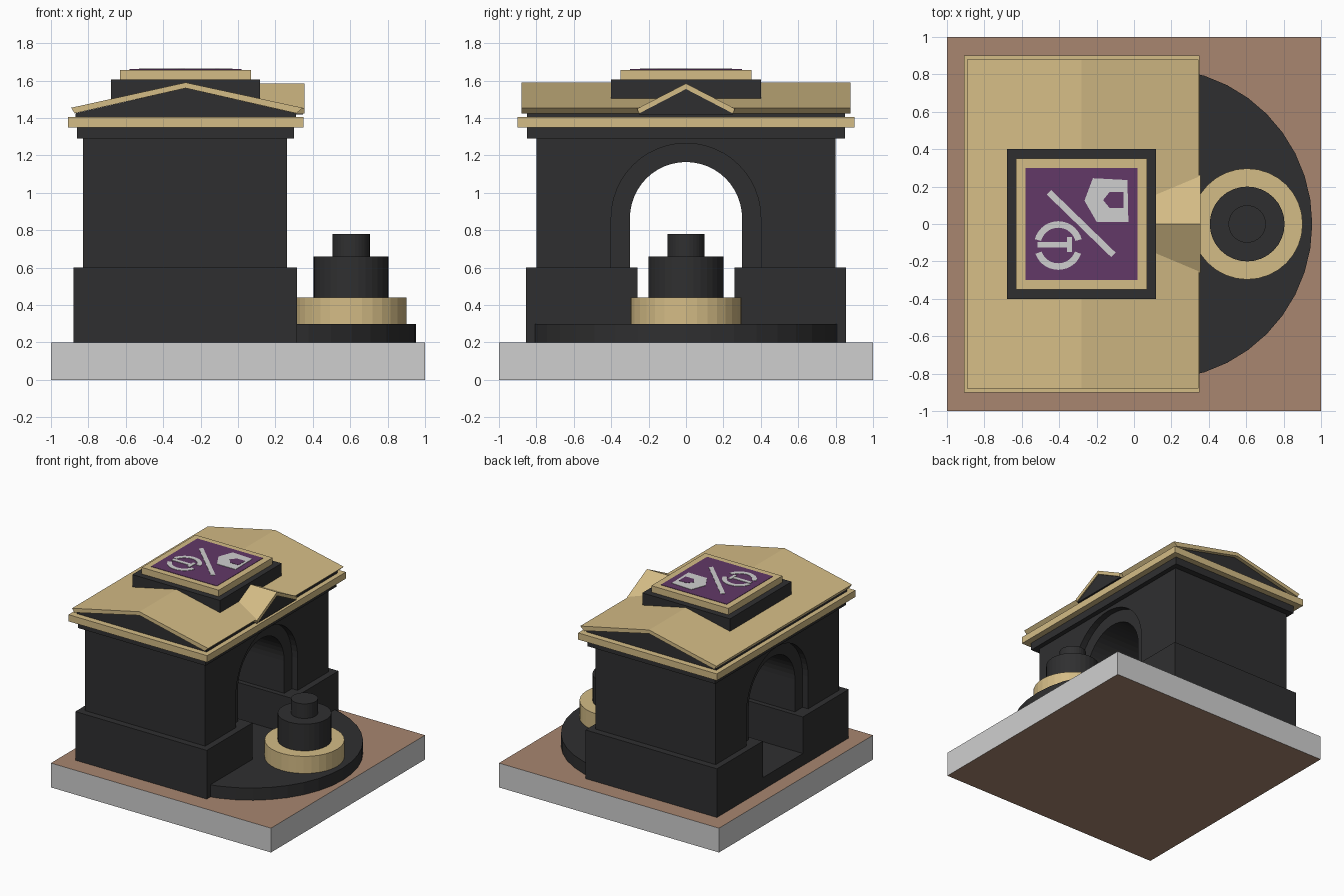
import bpy, bmesh, math
from mathutils import Vector

if "Cube" in bpy.data.objects:
    bpy.data.objects.remove(bpy.data.objects["Cube"])

def lin(c):
    c /= 255
    return c / 12.92 if c <= 0.04045 else ((c + 0.055) / 1.055) ** 2.4

def material(name, r, g, b):
    m = bpy.data.materials.new(name)
    m.diffuse_color = (lin(r), lin(g), lin(b), 1)
    m.use_nodes = True
    m.node_tree.nodes["Principled BSDF"].inputs["Base Color"].default_value = m.diffuse_color
    return m

DARK = material("charcoal stone", 47, 47, 48)
TAN = material("tan trim", 212, 188, 134)
GREY = material("light grey", 207, 207, 207)
BROWN = material("brown earth", 168, 134, 112)
PURPLE = material("purple panel", 98, 56, 103)

def prism(name, pts, axis, lo, hi, *mats):
    """Extrude a 2D profile along an axis ('x': pts are y,z; 'y': x,z; 'z': x,y)."""
    put = {'x': lambda p, t: (t, p[0], p[1]),
           'y': lambda p, t: (p[0], t, p[1]),
           'z': lambda p, t: (p[0], p[1], t)}[axis]
    bm = bmesh.new()
    a = [bm.verts.new(put(p, lo)) for p in pts]
    b = [bm.verts.new(put(p, hi)) for p in pts]
    bm.faces.new(a)
    bm.faces.new(b[::-1])
    for i in range(len(pts)):
        j = (i + 1) % len(pts)
        bm.faces.new((a[i], b[i], b[j], a[j]))
    bmesh.ops.recalc_face_normals(bm, faces=bm.faces)
    me = bpy.data.meshes.new(name)
    bm.to_mesh(me)
    bm.free()
    for m in mats:
        me.materials.append(m)
    ob = bpy.data.objects.new(name, me)
    bpy.context.collection.objects.link(ob)
    return ob

def box(name, x0, x1, y0, y1, z0, z1, *mats):
    return prism(name, [(x0, y0), (x1, y0), (x1, y1), (x0, y1)], 'z', z0, z1, *mats)

def arc(cx, cy, r, a0, a1, n):
    return [(cx + r * math.cos(math.radians(a0 + (a1 - a0) * i / n)),
             cy + r * math.sin(math.radians(a0 + (a1 - a0) * i / n))) for i in range(n + 1)]

def bar(name, p, q, w, z0, z1, mat):
    p, q = Vector(p), Vector(q)
    d = (q - p).normalized() * w / 2
    n = Vector((-d.y, d.x))
    return prism(name, [p + n, p - n, q - n, q + n], 'z', z0, z1, mat)

# base slab: grey sides, brown top and bottom
base = box("base_slab", -1, 1, -1, 1, 0, 0.2, GREY, BROWN)
for f in base.data.polygons:
    f.material_index = 1 if abs(f.normal.z) > 0.5 else 0

# plinths either side of the passage, and passage floor
for name, s in (("right_plinth", -1), ("left_plinth", 1)):
    box(name, -0.88, 0.315, *sorted((s * 0.26, s * 0.855)), 0.2, 0.6, DARK)
box("passage_floor", -0.88, 0.3, -0.26, 0.26, 0.2, 0.3, DARK)

# half-round terrace
prism("round_terrace", arc(0.12, 0, 0.833, -90, 90, 20), 'z', 0.2, 0.3, DARK)

# stepped round pedestal
for name, r, z0, z1, m in (("pedestal_ring", 0.297, 0.3, 0.44, TAN),
                           ("pedestal_drum", 0.2, 0.44, 0.66, DARK),
                           ("pedestal_cap", 0.1, 0.66, 0.78, DARK)):
    prism(name, arc(0.605, 0, r, 0, 360, 32)[:-1], 'z', z0, z1, m)

# arched walls: inner core with a narrow arch, outer skins with a wider arch
def arch_wall(name, r, x0, x1):
    pts = [(0.8, 0.6), (0.8, 1.29), (-0.8, 1.29), (-0.8, 0.6), (-r, 0.6)]
    pts += arc(0, 0.865, r, 180, 0, 24) + [(r, 0.6)]
    prism(name, pts, 'x', x0, x1, DARK)

arch_wall("wall_core", 0.3, -0.78, 0.21)
arch_wall("wall_skin_back", 0.4, -0.83, -0.78)
arch_wall("wall_skin_entrance", 0.4, 0.21, 0.262)

# entablature
box("frieze", -0.86, 0.3, -0.85, 0.85, 1.29, 1.35, DARK)
box("cornice", -0.91, 0.35, -0.9, 0.9, 1.35, 1.405, TAN)

# main gable and its roof sheet
prism("gable_core", [(-0.87, 1.405), (0.31, 1.405), (0.31, 1.425), (-0.28, 1.56), (-0.87, 1.425)],
      'y', -0.85, 0.85, DARK)
prism("gable_roof", [(-0.873, 1.425), (-0.28, 1.56), (0.313, 1.425), (0.345, 1.455),
                     (-0.28, 1.59), (-0.892, 1.455)], 'y', -0.88, 0.88, TAN)

# small gable over the entrance
prism("entrance_gable_core", [(-0.25, 1.42), (0.25, 1.42), (0.25, 1.435), (0, 1.56), (-0.25, 1.435)],
      'x', -0.2, 0.347, DARK)
prism("entrance_gable_roof", [(-0.25, 1.425), (0, 1.555), (0.25, 1.425), (0.262, 1.45),
                              (0, 1.585), (-0.262, 1.45)], 'x', -0.2, 0.355, TAN)

# roof block with framed panel
box("roof_block", -0.68, 0.117, -0.4, 0.4, 1.5, 1.605, DARK)
box("panel_frame", -0.63, 0.07, -0.35, 0.35, 1.605, 1.658, TAN)
box("panel", -0.58, 0.018, -0.3, 0.3, 1.655, 1.661, PURPLE)

# painted shapes on the panel
Z0, Z1 = 1.66, 1.664
bar("diagonal_stripe", (-0.455, 0.17), (-0.11, -0.165), 0.034, Z0, Z1, GREY)
prism("house_shape", [(-0.22, 0.245), (-0.035, 0.235), (-0.03, 0.012), (-0.2, 0.012), (-0.265, 0.125)],
      'z', Z0, Z1, GREY)
prism("house_opening", [(-0.055, 0.172), (-0.055, 0.085), (-0.13, 0.085), (-0.165, 0.128), (-0.13, 0.172)],
      'z', Z0, Z1 + 0.002, PURPLE)
for name, a0, a1 in (("upper_arc", 15, 165), ("lower_arc", 200, 340)):
    prism(name, arc(-0.405, -0.115, 0.13, a0, a1, 14) + arc(-0.405, -0.115, 0.095, a1, a0, 14),
          'z', Z0, Z1, GREY)
bar("middle_bar", (-0.515, -0.11), (-0.335, -0.11), 0.03, Z0, Z1, GREY)
bar("middle_bar_end", (-0.345, -0.15), (-0.345, -0.07), 0.025, Z0, Z1 + 0.001, GREY)
